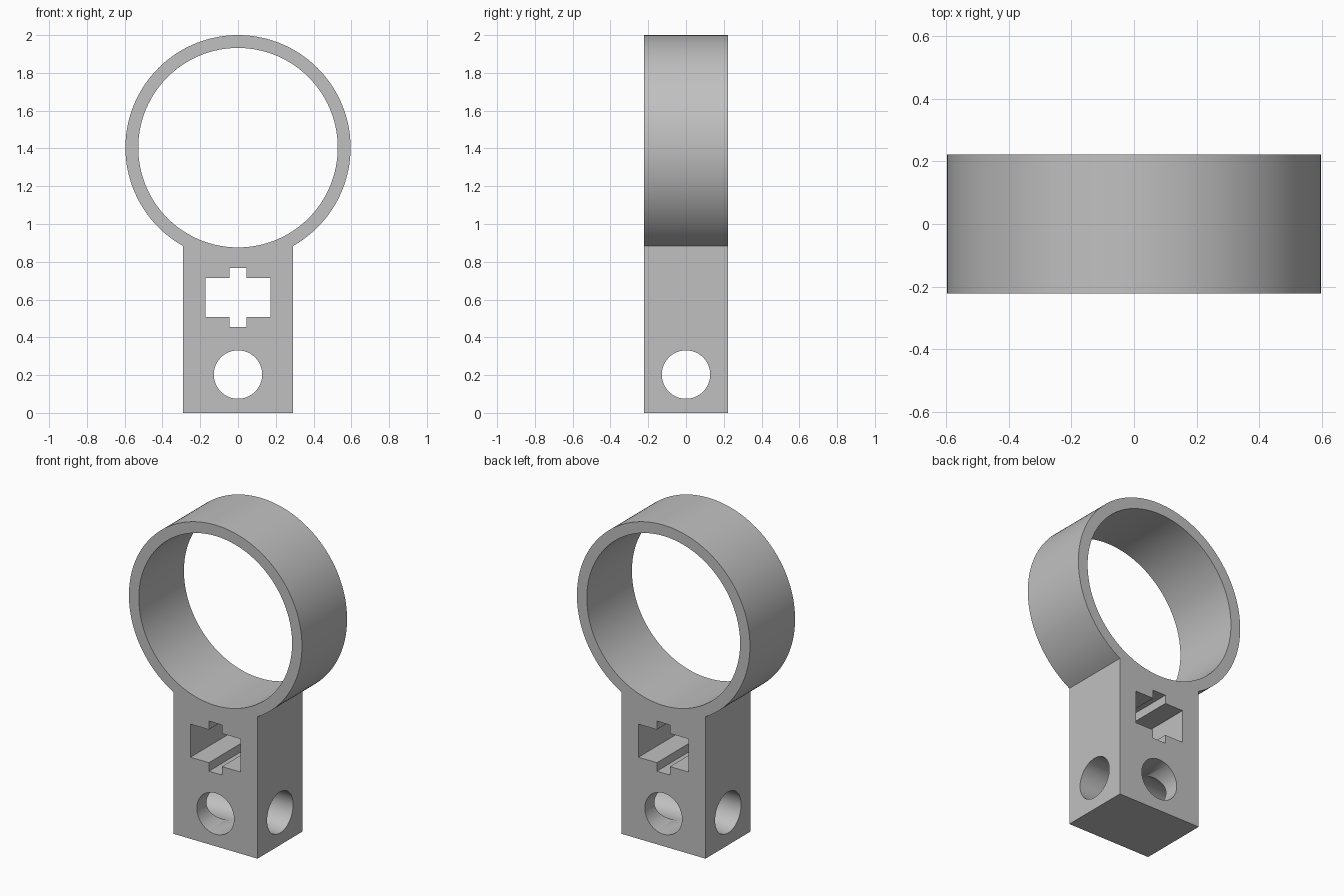
import bpy
import bmesh
import math
from mathutils import Matrix

cube = bpy.data.objects.get("Cube")
if cube:
    bpy.data.objects.remove(cube, do_unlink=True)

HALF_DEPTH = 0.222
HALF_POST = 0.29
RING_Z, RING_OUT, RING_IN = 1.404, 0.596, 0.528
HOLE_Z, HOLE_R = 0.203, 0.128
SEGMENTS = 128

grey = bpy.data.materials.new("plain grey")
grey.use_nodes = True
colour = (0.53, 0.53, 0.53, 1)
grey.diffuse_color = colour
grey.node_tree.nodes["Principled BSDF"].inputs["Base Color"].default_value = colour


def prism(name, outline, half_depth, turn=0):
    """Extrude an x-z outline along y, then turn it about z."""
    bm = bmesh.new()
    face = bm.faces.new([bm.verts.new((x, -half_depth, z)) for x, z in outline])
    extruded = bmesh.ops.extrude_face_region(bm, geom=[face])["geom"]
    moved = [v for v in extruded if isinstance(v, bmesh.types.BMVert)]
    bmesh.ops.translate(bm, verts=moved, vec=(0, 2 * half_depth, 0))
    bmesh.ops.rotate(bm, verts=bm.verts, matrix=Matrix.Rotation(turn, 3, "Z"))
    bmesh.ops.recalc_face_normals(bm, faces=bm.faces)
    mesh = bpy.data.meshes.new(name)
    bm.to_mesh(mesh)
    bm.free()
    mesh.materials.append(grey)
    obj = bpy.data.objects.new(name, mesh)
    bpy.context.collection.objects.link(obj)
    return obj


def arc(radius, centre_z, start, end, count):
    step = (end - start) / count
    return [(radius * math.cos(start + i * step),
             centre_z + radius * math.sin(start + i * step)) for i in range(count + 1)]


def circle(radius, centre_z):
    return arc(radius, centre_z, 0, 2 * math.pi, SEGMENTS)[:-1]


# Ring and post share one outline
junction = math.asin(HALF_POST / RING_OUT)
outline = arc(RING_OUT, RING_Z, junction - math.pi / 2,
              1.5 * math.pi - junction, SEGMENTS)
outline += [(-HALF_POST, 0), (HALF_POST, 0)]
holder = prism("ring_holder", outline, HALF_DEPTH)

# Cross-shaped slot outline, mirrored from one quadrant
quadrant = [(0.172, 0.103), (0.045, 0.103), (0.045, 0.156)]
right = [(x, -z) for x, z in reversed(quadrant)] + quadrant
cross = [(x, 0.611 + z) for x, z in right + [(-x, -z) for x, z in right]]

# Ring opening, slot and the two crossing round holes
cutters = [
    prism("ring_opening_cutter", circle(RING_IN, RING_Z), 0.5),
    prism("slot_cutter", cross, 0.5),
    prism("front_hole_cutter", circle(HOLE_R, HOLE_Z), 0.5),
    prism("side_hole_cutter", circle(HOLE_R, HOLE_Z), 0.5, math.pi / 2),
]

bpy.ops.object.select_all(action="DESELECT")
holder.select_set(True)
bpy.context.view_layer.objects.active = holder
for cutter in cutters:
    cutter.hide_render = True
    mod = holder.modifiers.new(cutter.name, "BOOLEAN")
    mod.operation = "DIFFERENCE"
    mod.solver = "EXACT"
    mod.object = cutter
    bpy.ops.object.modifier_apply(modifier=mod.name)
    bpy.data.objects.remove(cutter, do_unlink=True)

bpy.ops.object.shade_smooth_by_angle(angle=math.radians(30))
